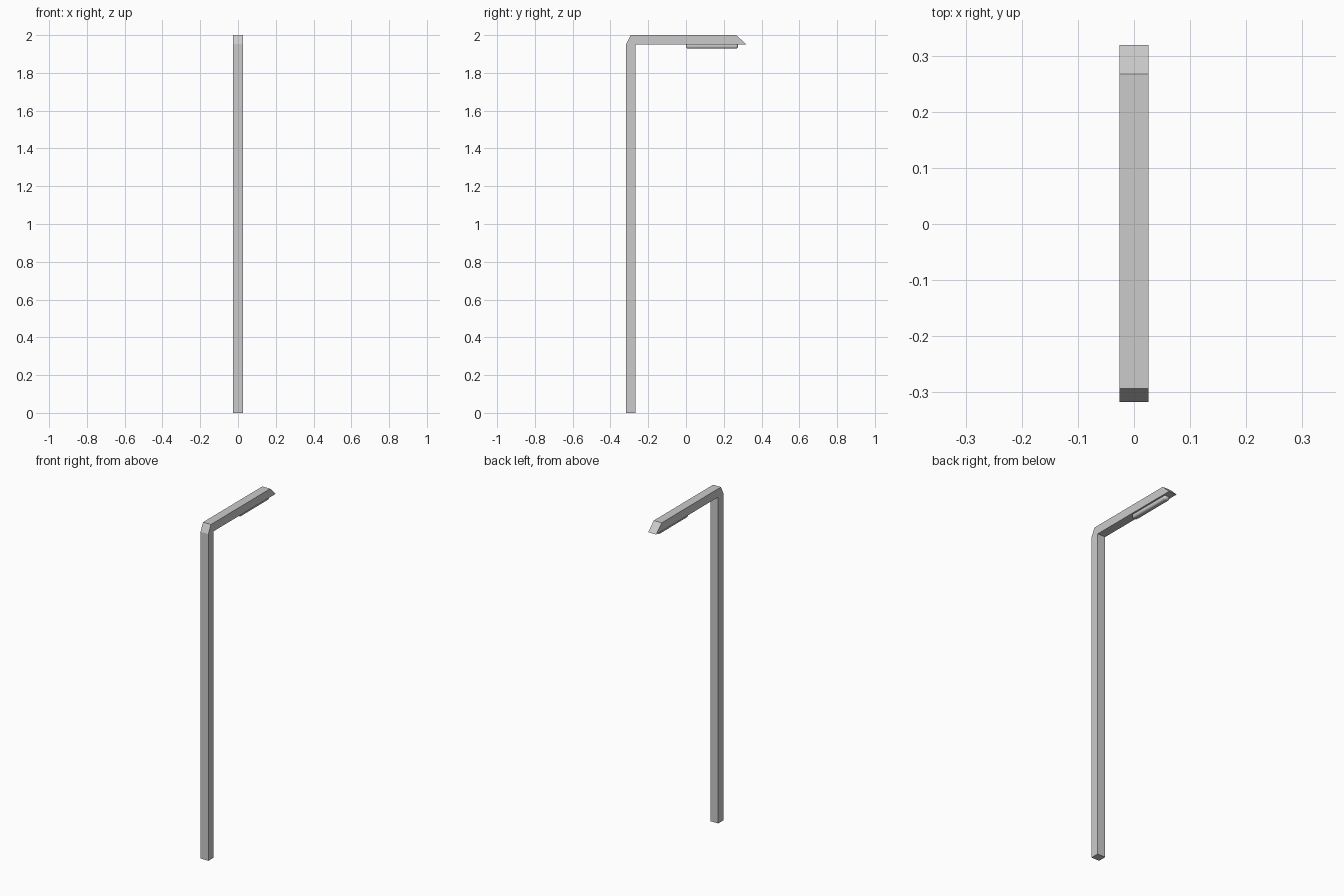
import bpy, bmesh
from mathutils import Matrix

if "Cube" in bpy.data.objects:
    bpy.data.objects.remove(bpy.data.objects["Cube"])

HALF_W = 0.026


def make_object(name, bm):
    bmesh.ops.recalc_face_normals(bm, faces=bm.faces)
    mesh = bpy.data.meshes.new(name)
    bm.to_mesh(mesh)
    bm.free()
    obj = bpy.data.objects.new(name, mesh)
    bpy.context.collection.objects.link(obj)
    return obj


# Post and arm: one bent profile (y, z) extruded across x
profile = [(-0.317, 0), (-0.267, 0), (-0.267, 1.95), (0.319, 1.95),
           (0.267, 2.0), (-0.293, 2.0), (-0.317, 1.952)]
bm = bmesh.new()
face = bm.faces.new([bm.verts.new((-HALF_W, y, z)) for y, z in profile])
ext = bmesh.ops.extrude_face_region(bm, geom=[face])
moved = [g for g in ext["geom"] if isinstance(g, bmesh.types.BMVert)]
bmesh.ops.translate(bm, verts=moved, vec=(2 * HALF_W, 0, 0))
make_object("lamp_post_and_arm", bm)

# Light: rounded bar set into the underside of the arm
bm = bmesh.new()
bmesh.ops.create_cube(bm, size=1, matrix=Matrix.Translation((0, 0.137, 1.943))
                      @ Matrix.Diagonal((0.034, 0.276, 0.028, 1)))
light = make_object("light_bar", bm)
bevel = light.modifiers.new("rounding", "BEVEL")
bevel.width = 0.011
bevel.segments = 4
bpy.context.view_layer.objects.active = light
light.select_set(True)
bpy.ops.object.shade_smooth_by_angle()
